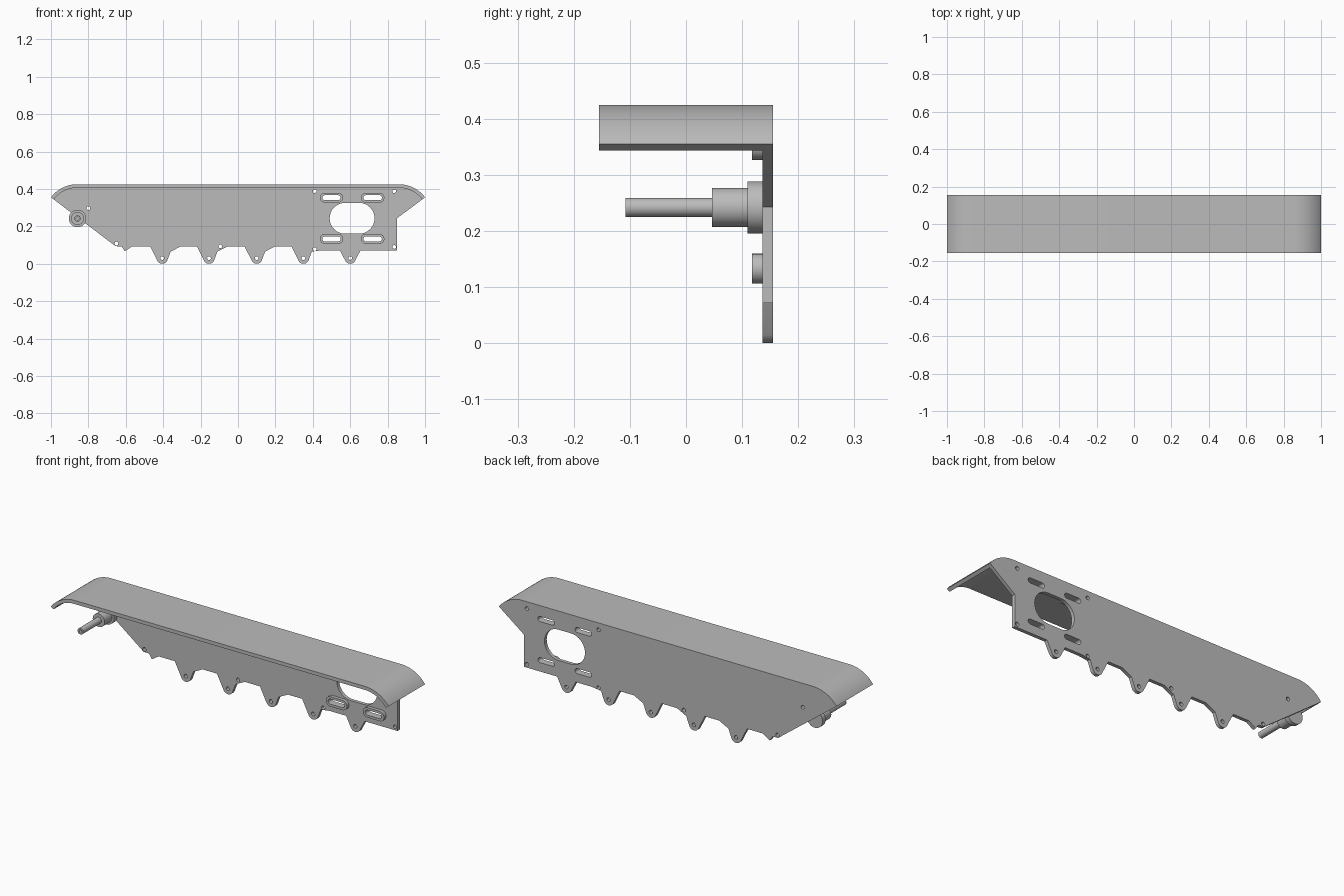
import bpy
import bmesh
from math import sin, cos, pi, asin
from mathutils import Matrix

cube = bpy.data.objects.get("Cube")
if cube:
    bpy.data.objects.remove(cube, do_unlink=True)

grey = bpy.data.materials.new("plain grey")
grey.use_nodes = True
GREY = (0.5, 0.5, 0.5, 1)
grey.diffuse_color = GREY
grey.node_tree.nodes["Principled BSDF"].inputs["Base Color"].default_value = GREY


def arc(cx, cz, r, a0, a1, n):
    return [(cx + r * cos(a0 + (a1 - a0) * i / n), cz + r * sin(a0 + (a1 - a0) * i / n))
            for i in range(n + 1)]


def circle(cx, cz, r, n=16):
    return arc(cx, cz, r, 0, 2 * pi, n)[:-1]


def slot(cx, cz, width, height):
    r = height / 2
    d = width / 2 - r
    return arc(cx + d, cz, r, -pi / 2, pi / 2, 16) + arc(cx - d, cz, r, pi / 2, 3 * pi / 2, 16)


def finish(obj):
    bpy.ops.object.select_all(action='DESELECT')
    obj.select_set(True)
    bpy.context.view_layer.objects.active = obj
    if obj.type == 'CURVE':
        bpy.ops.object.convert(target='MESH')
        obj = bpy.context.object
    bm = bmesh.new()
    bm.from_mesh(obj.data)
    bmesh.ops.remove_doubles(bm, verts=bm.verts, dist=0.0001)
    bmesh.ops.recalc_face_normals(bm, faces=bm.faces)
    bm.to_mesh(obj.data)
    bm.free()
    obj.data.materials.clear()
    obj.data.materials.append(grey)
    bpy.ops.object.shade_smooth_by_angle(angle=pi / 6)


def extrude_profile(name, loops, y0, y1):
    """Extrude an XZ outline, with further loops as holes, from y0 to y1."""
    curve = bpy.data.curves.new(name, 'CURVE')
    curve.dimensions = '2D'
    curve.fill_mode = 'BOTH'
    curve.extrude = (y1 - y0) / 2
    for loop in loops:
        spline = curve.splines.new('POLY')
        spline.points.add(len(loop) - 1)
        for point, (x, z) in zip(spline.points, loop):
            point.co = (x, z, 0, 1)
        spline.use_cyclic_u = True
    obj = bpy.data.objects.new(name, curve)
    bpy.context.collection.objects.link(obj)
    curve.transform(Matrix.Rotation(0, 4, 'X'))
    obj.rotation_euler.x = pi / 2
    obj.location.y = (y0 + y1) / 2
    finish(obj)


# Curved top cover: flat strip with an arc turned down at each end
BEND_X, BEND_Z, R_OUT, R_IN = 0.86, 0.25, 0.175, 0.156
TIP = pi / 2 - asin(0.8)


def cover_line(r):
    return (arc(-BEND_X, BEND_Z, r, pi - TIP, pi / 2, 20)
            + arc(BEND_X, BEND_Z, r, pi / 2, TIP, 20))


BACK, PLATE_FRONT = 0.155, 0.136
extrude_profile("top_cover", [cover_line(R_OUT) + cover_line(R_IN)[::-1]], -BACK, BACK)

# Side plate with hanging lugs along its lower edge
LUGS = [-0.405, -0.155, 0.1, 0.35, 0.6]
lower = [(-0.655, 0.094), (-0.622, 0.092), (-0.605, 0.067), (-0.565, 0.093)]
for i, x in enumerate(LUGS):
    left_z = 0.072 if i == 4 else 0.093
    lower.append((x - (0.055 if i == 4 else 0.065), left_z))
    lower += arc(x, 0.03, 0.03, pi * 1.17, pi * 1.83, 10)
    if i < 4:
        lower += [(x + 0.045, 0.065), (x + 0.1, 0.072 if i == 3 else 0.093)]
    else:
        lower.append((x + 0.055, 0.072))
lower += [(0.85, 0.072), (0.85, 0.243)]
outline = cover_line(R_IN) + lower[::-1]

# Bolt holes, slots and the large opening
MID_Z = 0.243
SLOTS = [(x, MID_Z + s * 0.11) for x in (0.5, 0.72) for s in (-1, 1)]
BOLTS = [(-0.8, 0.297), (-0.65, 0.108), (-0.095, 0.093), (0.41, 0.388),
         (0.41, 0.078), (0.835, 0.388), (0.835, 0.09)] + [(x, 0.03) for x in LUGS]
holes = [circle(x, z, 0.01) for x, z in BOLTS]
holes += [slot(x, z, 0.098, 0.027) for x, z in SLOTS]
holes.append(slot(0.61, MID_Z, 0.24, 0.165))
extrude_profile("side_plate", [outline] + holes, PLATE_FRONT, BACK)

# Raised rims round the slots
for i, (x, z) in enumerate(SLOTS):
    extrude_profile(f"slot_rim_{i + 1}",
                    [slot(x, z, 0.125, 0.053), slot(x, z, 0.098, 0.027)], 0.118, PLATE_FRONT)

# Stepped pivot pin, turned about the y axis, with a small centre bore
profile = [(0, PLATE_FRONT), (0.0465, PLATE_FRONT), (0.0465, 0.11), (0.035, 0.11),
           (0.035, 0.046), (0.017, 0.046), (0.017, -0.108), (0.008, -0.108),
           (0.008, -0.08), (0, -0.08)]
bm = bmesh.new()
verts = [bm.verts.new((r, y, 0)) for r, y in profile]
edges = [bm.edges.new(pair) for pair in zip(verts, verts[1:])]
bmesh.ops.spin(bm, geom=verts + edges, cent=(0, 0, 0), axis=(0, 1, 0),
               angle=2 * pi, steps=40, use_merge=True)
mesh = bpy.data.meshes.new("pivot_pin")
bm.to_mesh(mesh)
bm.free()
pin = bpy.data.objects.new("pivot_pin", mesh)
pin.location = (-0.858, 0, 0.242)
bpy.context.collection.objects.link(pin)
finish(pin)
